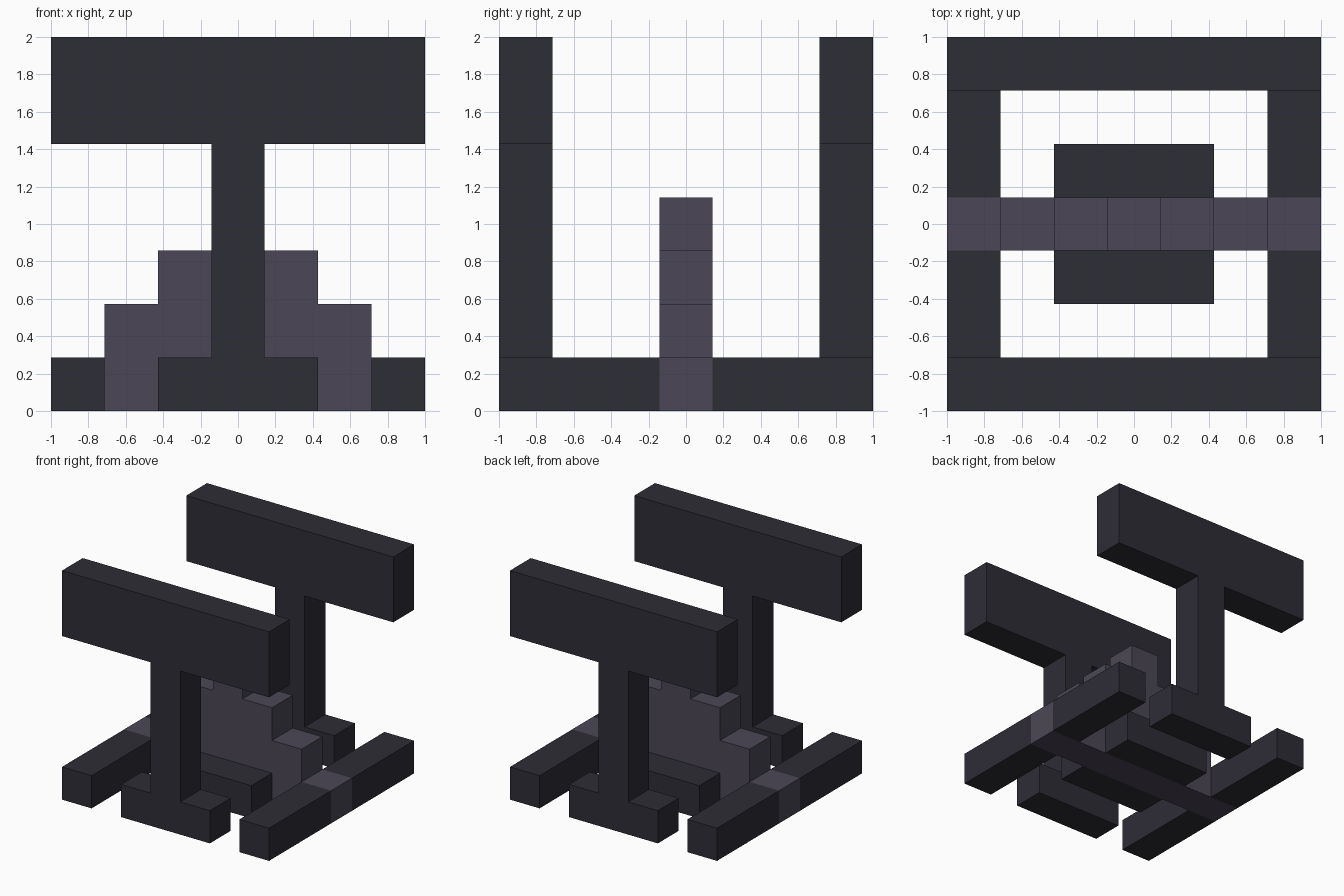
import bpy
import bmesh

cube = bpy.data.objects.get("Cube")
if cube:
    bpy.data.objects.remove(cube, do_unlink=True)

U = 2 / 7  # module size: everything sits on a 7 x 7 x 7 grid


def make_material(name, color):
    mat = bpy.data.materials.new(name)
    mat.use_nodes = True
    mat.diffuse_color = color
    mat.node_tree.nodes["Principled BSDF"].inputs["Base Color"].default_value = color
    return mat


DARK = make_material("charcoal", (0.027, 0.026, 0.037, 1))
PURPLE = make_material("dusty purple", (0.072, 0.062, 0.092, 1))


def extrude_profile(name, points, y0, y1, mat):
    """Extrude an x-z outline (in modules) from y0 to y1."""
    bm = bmesh.new()
    face = bm.faces.new([bm.verts.new((x * U, y0 * U, z * U)) for x, z in points])
    ext = bmesh.ops.extrude_face_region(bm, geom=[face])
    moved = [v for v in ext["geom"] if isinstance(v, bmesh.types.BMVert)]
    bmesh.ops.translate(bm, verts=moved, vec=(0, (y1 - y0) * U, 0))
    bmesh.ops.recalc_face_normals(bm, faces=bm.faces)
    mesh = bpy.data.meshes.new(name)
    bm.to_mesh(mesh)
    bm.free()
    mesh.materials.append(mat)
    obj = bpy.data.objects.new(name, mesh)
    bpy.context.collection.objects.link(obj)
    return obj


def block(name, x0, x1, y0, y1, z0, z1, mat):
    return extrude_profile(name, [(x0, z0), (x1, z0), (x1, z1), (x0, z1)], y0, y1, mat)


def mirrored(points):
    """Complete a right-hand outline with its mirror image in x."""
    return points + [(-x, z) for x, z in reversed(points)]


# Stepped central body, reaching out through both side rails
steps = mirrored([(3.5, 0), (3.5, 1), (2.5, 1), (2.5, 2),
                  (1.5, 2), (1.5, 3), (0.5, 3), (0.5, 4)])
extrude_profile("stepped_body", steps, -0.5, 0.5, PURPLE)

# Front and back uprights: wide foot, thin post and broad panel in one outline
upright = mirrored([(1.5, 0), (1.5, 1), (0.5, 1), (0.5, 5), (3.5, 5), (3.5, 7)])
for end, s in (("front", -1), ("back", 1)):
    extrude_profile(f"{end}_upright", upright, 2.5 * s, 3.5 * s, DARK)
    # Low block beside the central body
    block(f"{end}_body_block", -1.5, 1.5, 0.5 * s, 1.5 * s, 0, 1, DARK)
    # Side rails, running from the body out to each end
    for side, x in (("right", -3.5), ("left", 2.5)):
        block(f"{end}_{side}_rail", x, x + 1, 0.5 * s, 3.5 * s, 0, 1, DARK)
